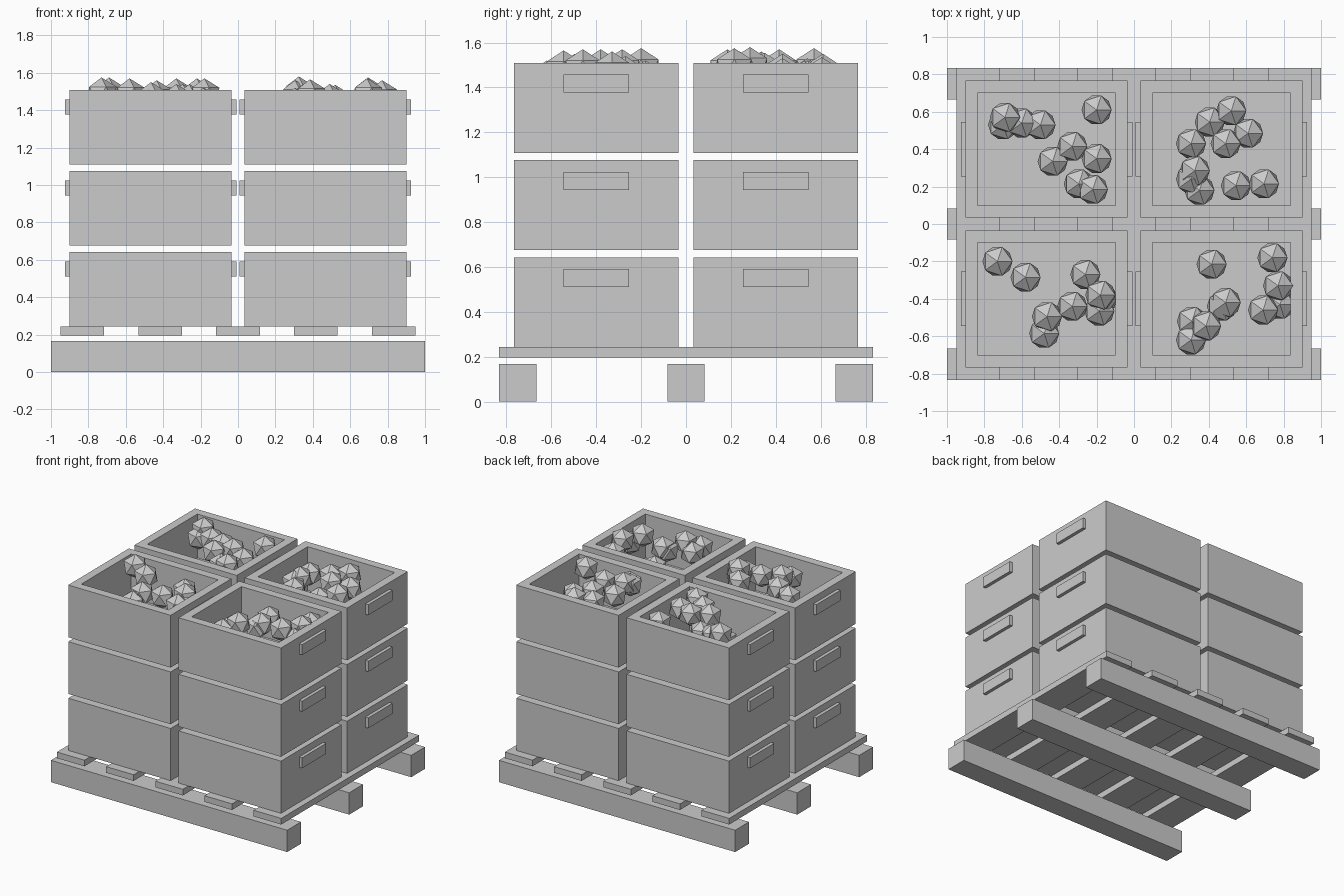
import bpy, bmesh
from mathutils import Matrix

if "Cube" in bpy.data.objects:
    bpy.data.objects.remove(bpy.data.objects["Cube"])


def finish(bm, name):
    me = bpy.data.meshes.new(name)
    bm.to_mesh(me)
    bm.free()
    ob = bpy.data.objects.new(name, me)
    bpy.context.collection.objects.link(ob)
    return ob


def add_box(bm, center, size):
    m = Matrix.Translation(center) @ Matrix.Diagonal((*size, 1))
    return bmesh.ops.create_cube(bm, size=1, matrix=m)["verts"]


def box(name, center, size):
    bm = bmesh.new()
    add_box(bm, center, size)
    return finish(bm, name)


# Pallet: three skids and five deck slats
for i, y in enumerate((-0.75, 0, 0.75)):
    box(f"pallet_skid_{i}", (0, y, 0.083), (2, 0.167, 0.167))
for i in range(5):
    box(f"pallet_slat_{i}", ((i - 2) * 0.4165, 0, 0.22), (0.233, 1.667, 0.047))

# Crates: open box with thick walls and a handle bar on each end
W, D, H, WALL, FLOOR = 0.867, 0.733, 0.4, 0.065, 0.065
CX, CY, Z0, PITCH = 0.467, 0.4, 0.243, 0.433


def crate(name, x, y, z):
    bm = bmesh.new()
    add_box(bm, (x, y, z + H / 2), (W, D, H))
    bm.normal_update()
    top = max(bm.faces, key=lambda f: f.calc_center_median().z)
    bmesh.ops.inset_region(bm, faces=[top], thickness=WALL, use_even_offset=True)
    well = bmesh.ops.extrude_discrete_faces(bm, faces=[top])["faces"][0]
    bmesh.ops.translate(bm, verts=well.verts, vec=(0, 0, FLOOR - H))
    finish(bm, name)
    for side, s in (("left", -1), ("right", 1)):
        box(f"{name}_{side}_handle", (x + s * (W / 2 + 0.01), y, z + 0.308),
            (0.03, 0.29, 0.08))


for level in range(3):
    for sx in (-1, 1):
        for sy in (-1, 1):
            label = f"{'back' if sy > 0 else 'front'}_{'right' if sx > 0 else 'left'}"
            crate(f"crate_{label}_{level}", sx * CX, sy * CY, Z0 + level * PITCH)

# Produce in the top crates (x, y, z of each piece)
produce = {
    "back_left": [(-.69, .57, 1.485), (-.70, .53, 1.43), (-.60, .54, 1.44),
                  (-.50, .53, 1.43), (-.20, .61, 1.46), (-.33, .415, 1.48),
                  (-.435, .335, 1.47), (-.20, .35, 1.465), (-.295, .215, 1.45),
                  (-.22, .185, 1.48)],
    "back_right": [(.52, .605, 1.445), (.405, .545, 1.43), (.61, .485, 1.41),
                   (.305, .43, 1.46), (.49, .43, 1.44), (.325, .285, 1.49),
                   (.305, .24, 1.47), (.35, .18, 1.45), (.545, .205, 1.42),
                   (.695, .215, 1.485)],
    "front_left": [(-.73, -.20, 1.485), (-.58, -.285, 1.48), (-.26, -.27, 1.45),
                   (-.18, -.38, 1.48), (-.17, -.40, 1.44), (-.185, -.465, 1.43),
                   (-.33, -.44, 1.45), (-.465, -.495, 1.46), (-.48, -.585, 1.42)],
    "front_right": [(.415, -.215, 1.40), (.74, -.18, 1.43), (.77, -.33, 1.47),
                    (.78, -.43, 1.41), (.69, -.46, 1.48), (.49, -.42, 1.45),
                    (.47, -.44, 1.43), (.385, -.545, 1.475), (.31, -.52, 1.42),
                    (.305, -.62, 1.43)],
}
for label, spots in produce.items():
    bm = bmesh.new()
    for p in spots:
        bmesh.ops.create_icosphere(bm, subdivisions=1, radius=0.09,
                                   matrix=Matrix.Translation(p))
    finish(bm, f"produce_{label}")
